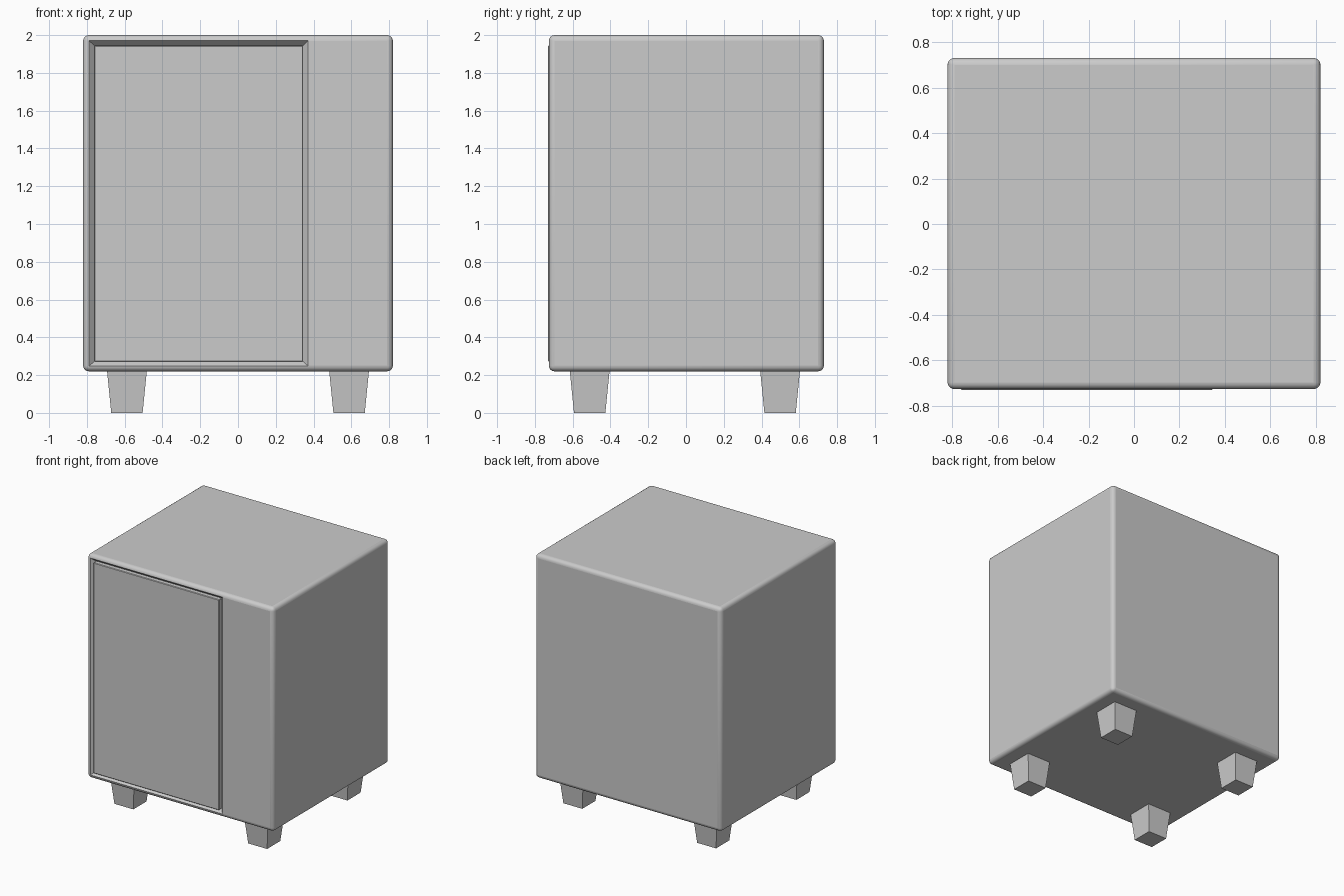
import bpy, bmesh

if "Cube" in bpy.data.objects:
    bpy.data.objects.remove(bpy.data.objects["Cube"])


def add_mesh(name, bm):
    bmesh.ops.recalc_face_normals(bm, faces=bm.faces[:])
    mesh = bpy.data.meshes.new(name)
    bm.to_mesh(mesh)
    bm.free()
    obj = bpy.data.objects.new(name, mesh)
    bpy.context.collection.objects.link(obj)
    return obj


def loft(name, ring_a, ring_b):
    """Six-sided solid between two four-point rings."""
    bm = bmesh.new()
    a = [bm.verts.new(p) for p in ring_a]
    b = [bm.verts.new(p) for p in ring_b]
    bm.faces.new(a)
    bm.faces.new(b[::-1])
    for i in range(4):
        j = (i + 1) % 4
        bm.faces.new((a[i], b[i], b[j], a[j]))
    return add_mesh(name, bm)


def rect_xy(cx, cy, h, z):
    return [(cx - h, cy - h, z), (cx + h, cy - h, z), (cx + h, cy + h, z), (cx - h, cy + h, z)]


def rect_xz(x0, x1, z0, z1, y):
    return [(x0, y, z0), (x1, y, z0), (x1, y, z1), (x0, y, z1)]


def bevel(obj, width, segments):
    mod = obj.modifiers.new("Bevel", 'BEVEL')
    mod.width = width
    mod.segments = segments


def smooth(obj, angle):
    bpy.ops.object.select_all(action='DESELECT')
    obj.select_set(True)
    bpy.context.view_layer.objects.active = obj
    bpy.ops.object.shade_smooth_by_angle(angle=angle)


FRONT, BACK, DEPTH = -0.726, 0.73, 0.03

# Rounded cabinet body
body = loft("cabinet_body", rect_xz(-0.82, 0.82, 0.22, 2.0, FRONT),
            rect_xz(-0.82, 0.82, 0.22, 2.0, BACK))
bevel(body, 0.03, 4)

# Sloped recess around the door, extended slightly past the front face
cutter = loft("recess_cutter", rect_xz(-0.80, 0.38, 0.24, 1.98, FRONT - 0.01),
              rect_xz(-0.76, 0.345, 0.272, 1.945, FRONT + DEPTH))
cutter.hide_render = True
cutter.hide_viewport = False
cut = body.modifiers.new("Recess", 'BOOLEAN')
cut.operation = 'DIFFERENCE'
cut.solver = 'EXACT'
cut.object = cutter
smooth(body, 0.5)
cutter.display_type = 'WIRE'

# Door panel
door = loft("door_panel", rect_xz(-0.76, 0.345, 0.272, 1.945, -0.731),
            rect_xz(-0.76, 0.345, 0.272, 1.945, FRONT + DEPTH + 0.005))
bevel(door, 0.004, 1)

# Four tapered feet
for sx, side in ((-1, "left"), (1, "right")):
    for cy, end in ((-0.51, "front"), (0.498, "back")):
        loft(f"{end}_{side}_foot", rect_xy(sx * 0.588, cy, 0.083, 0.0),
             rect_xy(sx * 0.588, cy, 0.106, 0.23))
